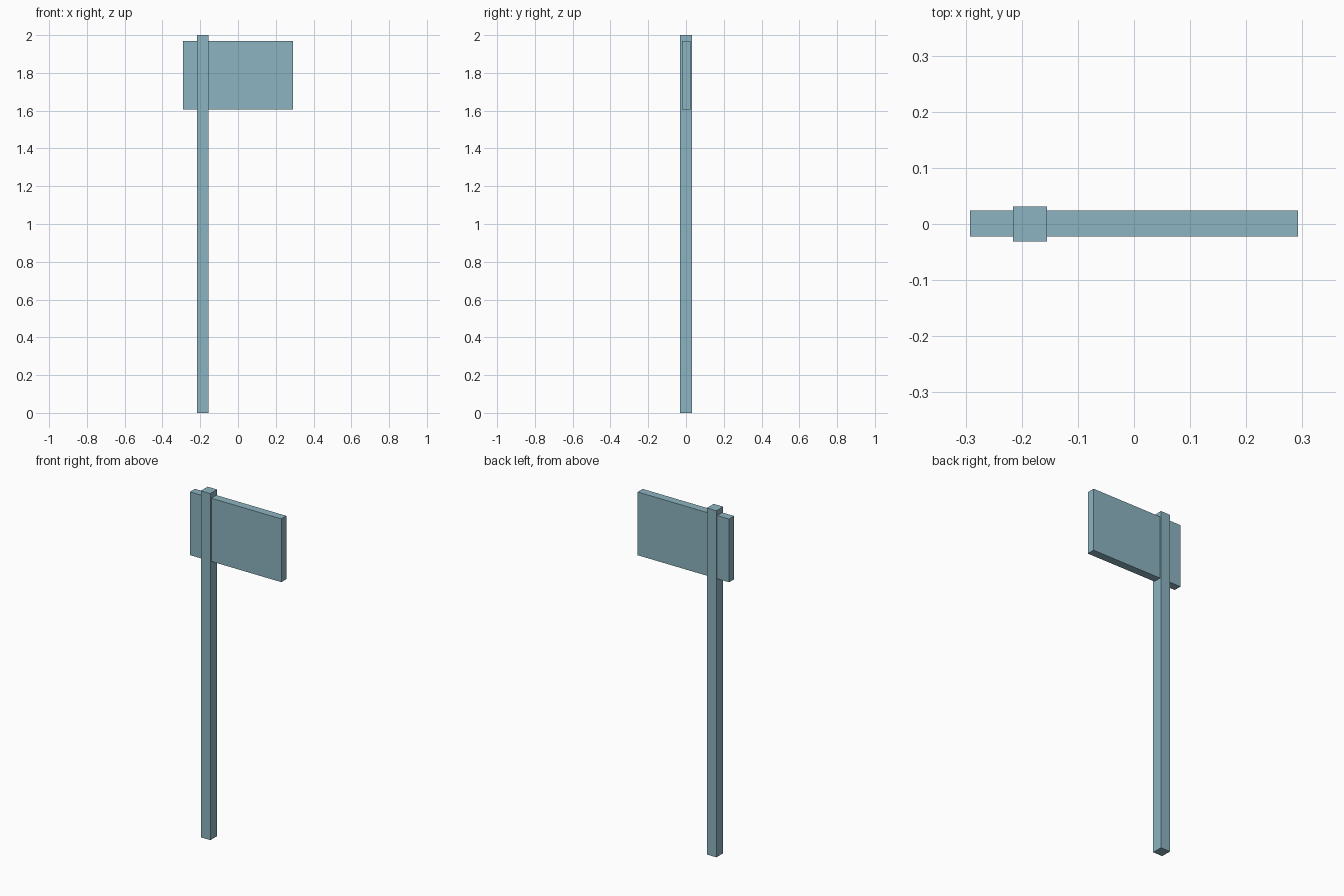
import bpy
from mathutils import Vector

cube = bpy.data.objects.get("Cube")
if cube:
    bpy.data.objects.remove(cube, do_unlink=True)

# Single flat colour
COLOUR = (0.262, 0.456, 0.533, 1.0)
paint = bpy.data.materials.new("pale_teal")
paint.use_nodes = True
paint.diffuse_color = COLOUR
paint.node_tree.nodes["Principled BSDF"].inputs["Base Color"].default_value = COLOUR


def box(name, low, high):
    """Add a box spanning two opposite corners."""
    low, high = Vector(low), Vector(high)
    bpy.ops.mesh.primitive_cube_add(size=1, location=(low + high) / 2)
    obj = bpy.context.object
    obj.name = name
    obj.scale = high - low
    bpy.ops.object.transform_apply(location=False, rotation=False, scale=True)
    obj.data.materials.append(paint)
    return obj


# Square post, slightly thicker than the board it passes through
box("post", (-0.216, -0.031, 0), (-0.155, 0.031, 2))

# Rectangular sign board, offset to the left of the post
box("sign_board", (-0.292, -0.022, 1.605), (0.292, 0.024, 1.97))
